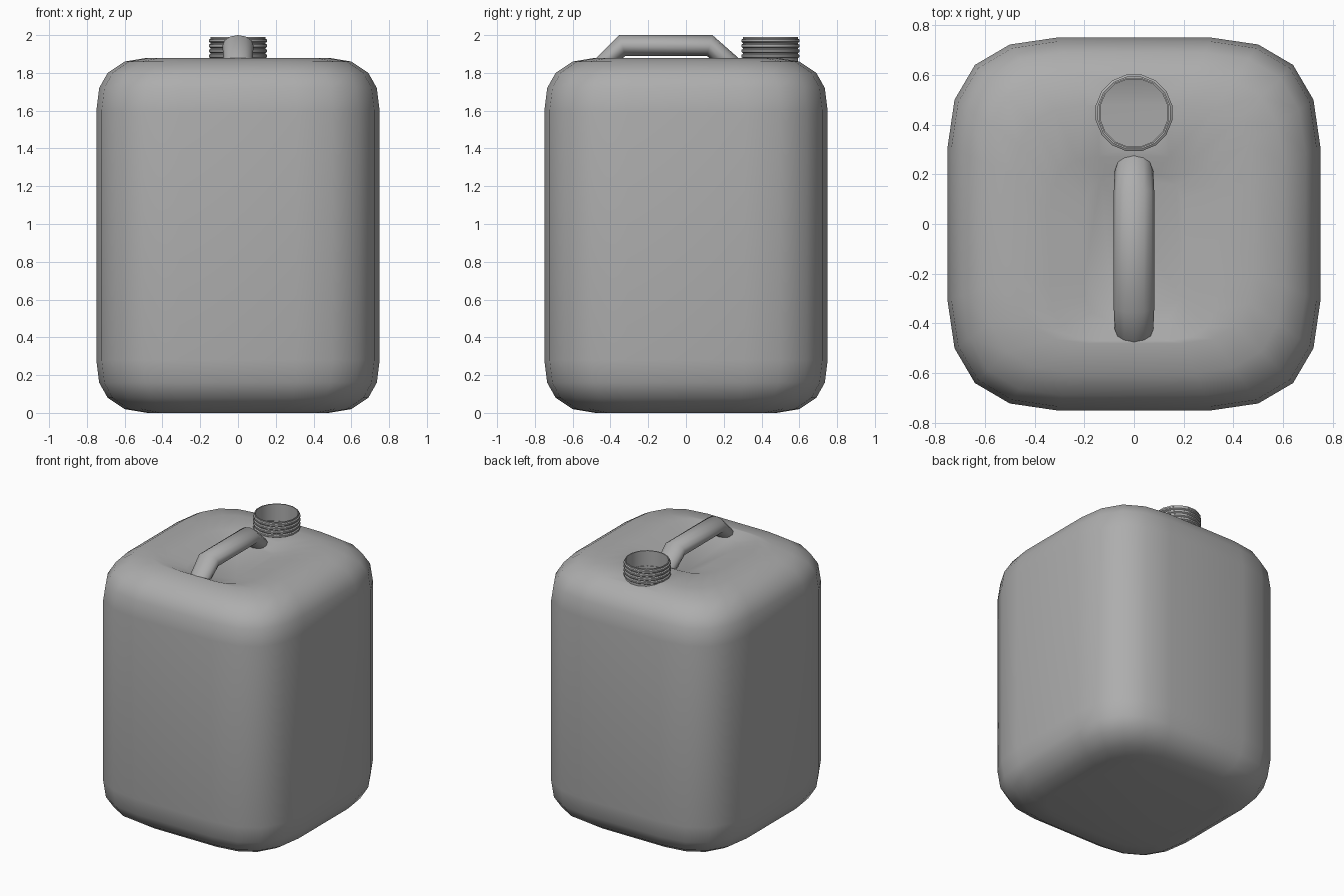
import bpy, bmesh, math

if "Cube" in bpy.data.objects:
    bpy.data.objects.remove(bpy.data.objects["Cube"])

NECK_Y = 0.447
grey = bpy.data.materials.new("dark_grey_plastic")
grey.diffuse_color = (.42, .42, .42, 1)
grey.use_nodes = True
grey.node_tree.nodes["Principled BSDF"].inputs["Base Color"].default_value = grey.diffuse_color


def loft(name, rings, cap=True, close=False):
    """Skin a list of equal-length point rings."""
    bm = bmesh.new()
    rows = [[bm.verts.new(p) for p in ring] for ring in rings]
    n = len(rows[0])
    pairs = list(zip(rows, rows[1:]))
    if close:
        pairs.append((rows[-1], rows[0]))
    for a, b in pairs:
        for i in range(n):
            j = (i + 1) % n
            bm.faces.new((a[i], a[j], b[j], b[i]))
    if cap:
        bm.faces.new(rows[0][::-1])
        bm.faces.new(rows[-1])
    bmesh.ops.recalc_face_normals(bm, faces=bm.faces)
    mesh = bpy.data.meshes.new(name)
    bm.to_mesh(mesh)
    bm.free()
    mesh.materials.append(grey)
    obj = bpy.data.objects.new(name, mesh)
    bpy.context.collection.objects.link(obj)
    return obj


def activate(obj):
    bpy.ops.object.select_all(action='DESELECT')
    obj.select_set(True)
    bpy.context.view_layer.objects.active = obj


def smooth(obj, angle):
    activate(obj)
    bpy.ops.object.shade_smooth_by_angle(angle=math.radians(angle))


def circle(r, z, n=16):
    return [(r * math.cos((i + .5) * math.tau / n),
             NECK_Y + r * math.sin((i + .5) * math.tau / n), z) for i in range(n)]


# Rounded square outline, one corner repeated four times
outline = []
corner = [(.75, .31), (.722, .5), (.64, .64), (.5, .722), (.31, .75)]
for k in range(4):
    c, s = round(math.cos(k * math.pi / 2)), round(math.sin(k * math.pi / 2))
    outline += [((x * c - y * s) / .75, (x * s + y * c) / .75) for x, y in corner]


def body_ring(sx, sy, z, oy=0):
    return [(x * sx, y * sy + oy, z) for x, y in outline]


# Body: rounded bottom, straight walls, rounded shoulder, shallow recess on top
side = [(.48, 0), (.6, .02), (.69, .08), (.735, .16), (.75, .28)]
rings = [body_ring(e, e, z) for e, z in side]
rings += [body_ring(e, e, 1.88 - z) for e, z in reversed(side)]
rings += [body_ring(.34, .37, 1.88, -.10), body_ring(.2, .3, 1.845, -.10)]
body = loft("container_body", rings)

# Opening under the neck: cut a well, then drop its inner walls
cutter = loft("neck_cutter", [circle(.138, 1.0), circle(.138, 2.2)])
cutter.hide_render = True
mod = body.modifiers.new("opening", 'BOOLEAN')
mod.operation = 'DIFFERENCE'
mod.solver = 'EXACT'
mod.object = cutter
activate(body)
bpy.ops.object.modifier_apply(modifier=mod.name)
bpy.data.objects.remove(cutter)
bm = bmesh.new()
bm.from_mesh(body.data)
well = [f for f in bm.faces
        if all(math.hypot(v.co.x, v.co.y - NECK_Y) < .142 and v.co.z > .9 for v in f.verts)
        and min(v.co.z for v in f.verts) < 1.5]
bmesh.ops.delete(bm, geom=well, context='FACES')
bm.to_mesh(body.data)
bm.free()
smooth(body, 45)

# Threaded neck
profile = [(.142, 1.84), (.148, 1.84), (.148, 1.878)]
for k in range(4):
    z = 1.878 + k * .027
    profile += [(.157, z + .006), (.157, z + .017), (.149, z + .022), (.149, z + .027)]
profile += [(.149, 1.99), (.142, 1.99)]
neck = loft("threaded_neck", [circle(r, z) for r, z in profile], cap=False, close=True)
smooth(neck, 50)

# Handle: rounded bar swept between outer and inner (y, z) points
stations = [((-.52, 1.84), (-.38, 1.83), .065), ((-.475, 1.88), (-.37, 1.85), .078),
            ((-.355, 2.0), (-.32, 1.89), .082), ((.14, 2.0), (.11, 1.89), .082),
            ((.265, 1.89), (.16, 1.85), .078), ((.31, 1.845), (.17, 1.83), .065)]


def handle_ring(outer, inner, w):
    ring = []
    for i in range(12):
        a = i * math.tau / 12
        t = .5 - .5 * math.cos(a)
        ring.append((w * math.sin(a), outer[0] + (inner[0] - outer[0]) * t,
                     outer[1] + (inner[1] - outer[1]) * t))
    return ring


handle = loft("carry_handle", [handle_ring(*s) for s in stations])
smooth(handle, 65)
